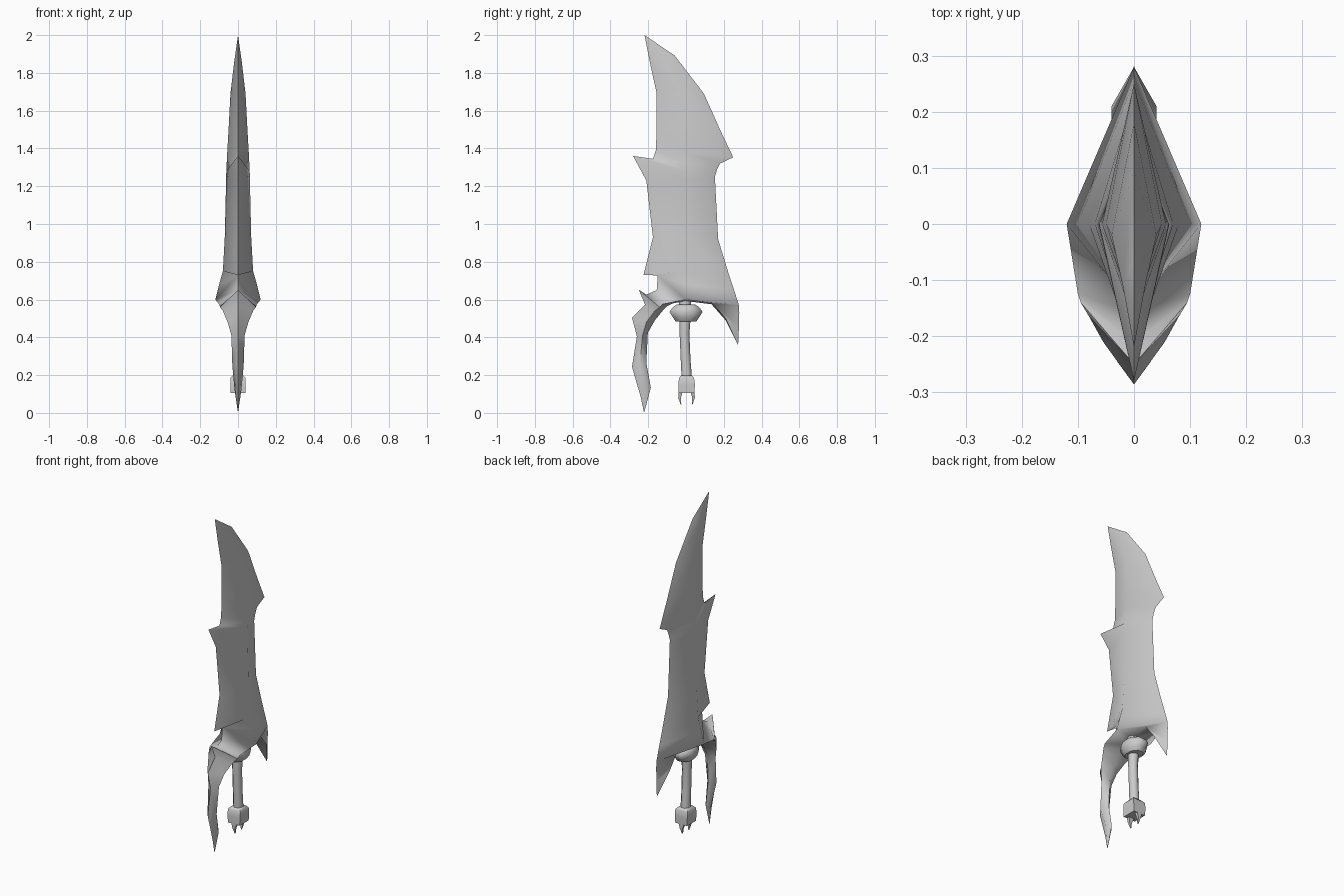
import bpy, bmesh, math

steel = bpy.data.materials.new("grey_steel")
steel.diffuse_color = (0.6, 0.6, 0.6, 1)


def finish(name, bm, angle):
    bmesh.ops.remove_doubles(bm, verts=bm.verts, dist=1e-4)
    bmesh.ops.recalc_face_normals(bm, faces=bm.faces)
    me = bpy.data.meshes.new(name)
    bm.to_mesh(me)
    bm.free()
    me.materials.append(steel)
    ob = bpy.data.objects.new(name, me)
    bpy.context.collection.objects.link(ob)
    bpy.ops.object.select_all(action='DESELECT')
    ob.select_set(True)
    bpy.context.view_layer.objects.active = ob
    bpy.ops.object.shade_smooth_by_angle(angle=math.radians(angle))
    return ob


def add_face(bm, pts):
    """Add a face, dropping repeated points."""
    keep = []
    for p in pts:
        if p not in keep:
            keep.append(p)
    if len(keep) > 2:
        bm.faces.new([bm.verts.new(p) for p in keep])


def strip(bm, rows):
    """Rows of (front y, z, ridge x, y, z, back y, z), mirrored into a double wedge."""
    for s in (-1, 1):
        sec = [((0, a, b), (s * x, y, z), (0, c, d)) for a, b, x, y, z, c, d in rows]
        for p, q in zip(sec, sec[1:]):
            for i in (0, 1):
                add_face(bm, [p[i], p[i + 1], q[i + 1], q[i]])


def turned(name, rings, sides=8, angle=50, turn=0.5):
    """Rings of (y centre, z, x radius, y radius), capped at both ends."""
    bm = bmesh.new()
    loops = []
    for cy, z, rx, ry in rings:
        loops.append([bm.verts.new((rx * math.cos(t), cy + ry * math.sin(t), z))
                      for t in (2 * math.pi * (k + turn) / sides for k in range(sides))])
    for p, q in zip(loops, loops[1:]):
        for k in range(sides):
            n = (k + 1) % sides
            bm.faces.new([p[k], p[n], q[n], q[k]])
    bm.faces.new(loops[0])
    bm.faces.new(loops[-1])
    return finish(name, bm, angle)


# Blade with front spike, back barb and flared base
bm = bmesh.new()
strip(bm, [
    (-.22, 2.0, 0, -.22, 2.0, -.22, 2.0),
    (-.19, 1.85, .02, -.11, 1.86, -.06, 1.892),
    (-.155, 1.69, .04, -.02, 1.69, .095, 1.69),
    (-.155, 1.5, .05, 0, 1.5, .18, 1.5),
    (-.16, 1.39, .057, 0, 1.38, .25, 1.353),
    (-.175, 1.345, .06, 0, 1.32, .18, 1.32),
    (-.28, 1.36, .062, 0, 1.28, .165, 1.29),
    (-.21, 1.23, .063, 0, 1.23, .153, 1.25),
    (-.175, .93, .07, 0, .93, .17, .92),
    (-.225, .73, .08, 0, .75, .228, .73),
    (-.15, .728, .10, 0, .68, .255, .65),
    (-.155, .65, .12, 0, .60, .28, .57),
])
# Long claw below the front edge
strip(bm, [
    (-.155, .65, .12, 0, .60, 0, .592),
    (-.21, .626, .10, -.125, .575, -.07, .58),
    (-.25, .652, .095, -.14, .56, -.10, .565),
    (-.217, .573, .08, -.165, .54, -.12, .545),
    (-.286, .504, .055, -.21, .48, -.165, .49),
    (-.26, .405, .035, -.23, .41, -.202, .424),
    (-.286, .244, .03, -.245, .25, -.21, .265),
    (-.24, .085, .018, -.21, .12, -.186, .133),
    (-.222, 0, 0, -.222, 0, -.222, 0),
])
# Short horn below the back edge
strip(bm, [
    (0, .592, .12, 0, .60, .28, .57),
    (.135, .575, .04, .145, .58, .282, .53),
    (.21, .49, .04, .21, .50, .28, .45),
    (.276, .357, 0, .276, .357, .276, .357),
])
finish("blade", bm, 75)

# Handle
turned("collar", [(0, .485, .045, .06), (0, .505, .06, .075), (0, .535, .065, .095),
                  (0, .56, .06, .075), (0, .575, .04, .05)])
turned("grip", [(.005, .17, .028, .03), (-.002, .28, .027, .028), (-.008, .42, .027, .028),
                (-.005, .50, .03, .032), (-.005, .60, .032, .034)])
turned("pommel", [(.003, .105, .055, .06), (.003, .15, .058, .062), (.003, .185, .058, .056),
                  (.003, .198, .04, .04)], sides=4)

# Pointed prongs under the pommel
for name, s in (("front_prong", -1), ("back_prong", 1)):
    turned(name, [(.003 + s * .03, .045, .003, .003), (.003 + s * .037, .08, .012, .01),
                  (.003 + s * .03, .12, .03, .016)], sides=4)
